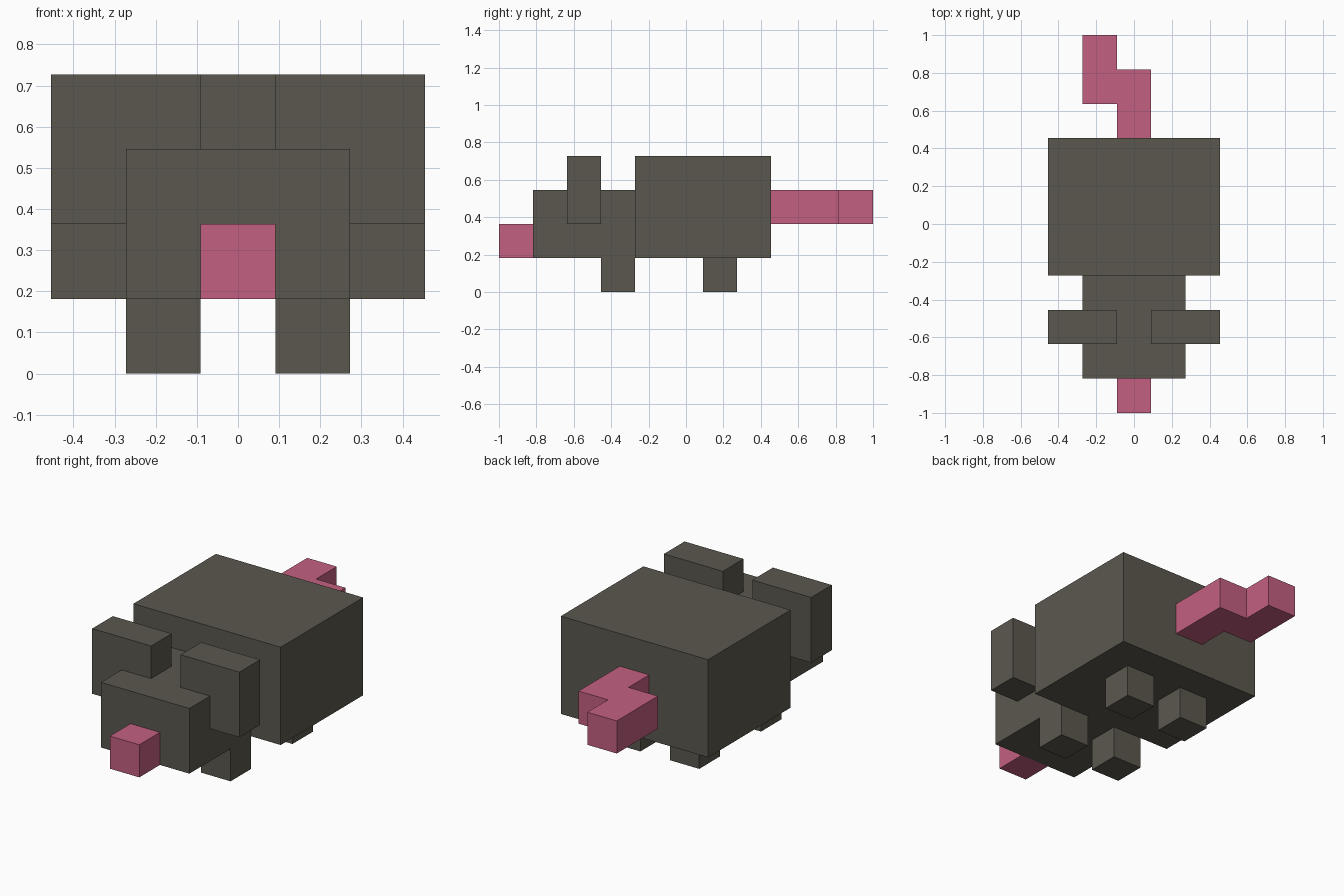
import bpy
import bmesh

if "Cube" in bpy.data.objects:
    bpy.data.objects.remove(bpy.data.objects["Cube"], do_unlink=True)

U = 2 / 11  # one block: the model is eleven blocks long


def material(name, color):
    m = bpy.data.materials.new(name)
    m.use_nodes = True
    m.diffuse_color = color
    m.node_tree.nodes["Principled BSDF"].inputs["Base Color"].default_value = color
    return m


fur = material("dark grey fur", (0.104, 0.097, 0.077, 1))
pink = material("pink skin", (0.546, 0.117, 0.220, 1))


def block(name, x, y, z, mat):
    """Box spanning the given (min, max) ranges, in blocks."""
    bm = bmesh.new()
    bmesh.ops.create_cube(bm, size=1)
    for v in bm.verts:
        v.co = [U * (lo + (c + 0.5) * (hi - lo))
                for c, (lo, hi) in zip(v.co, (x, y, z))]
    mesh = bpy.data.meshes.new(name)
    bm.to_mesh(mesh)
    bm.free()
    mesh.materials.append(mat)
    ob = bpy.data.objects.new(name, mesh)
    bpy.context.collection.objects.link(ob)
    return ob


# Body, head and nose
block("body", (-2.5, 2.5), (-1.5, 2.5), (1, 4), fur)
block("head", (-1.5, 1.5), (-4.5, -1.5), (1, 3), fur)
block("nose", (-0.5, 0.5), (-5.5, -4.5), (1, 2), pink)

# Ears and legs, one of each per side
for side, s in (("left", 1), ("right", -1)):
    ear_x = sorted((0.5 * s, 2.5 * s))
    leg_x = sorted((0.5 * s, 1.5 * s))
    block(side + "_ear", ear_x, (-3.5, -2.5), (2, 4), fur)
    block(side + "_front_leg", leg_x, (-2.5, -1.5), (0, 1), fur)
    block(side + "_back_leg", leg_x, (0.5, 1.5), (0, 1), fur)

# Kinked tail: one L-stepped outline extruded upward
outline = [(-0.5, 2.5), (0.5, 2.5), (0.5, 4.5), (-0.5, 4.5),
           (-0.5, 5.5), (-1.5, 5.5), (-1.5, 3.5), (-0.5, 3.5)]
bm = bmesh.new()
base = bm.faces.new([bm.verts.new((x * U, y * U, 2 * U)) for x, y in outline])
top = bmesh.ops.extrude_face_region(bm, geom=[base], use_keep_orig=True)
bmesh.ops.translate(bm, vec=(0, 0, U),
                    verts=[g for g in top["geom"] if isinstance(g, bmesh.types.BMVert)])
bmesh.ops.recalc_face_normals(bm, faces=bm.faces)
mesh = bpy.data.meshes.new("tail")
bm.to_mesh(mesh)
bm.free()
mesh.materials.append(pink)
bpy.context.collection.objects.link(bpy.data.objects.new("tail", mesh))
